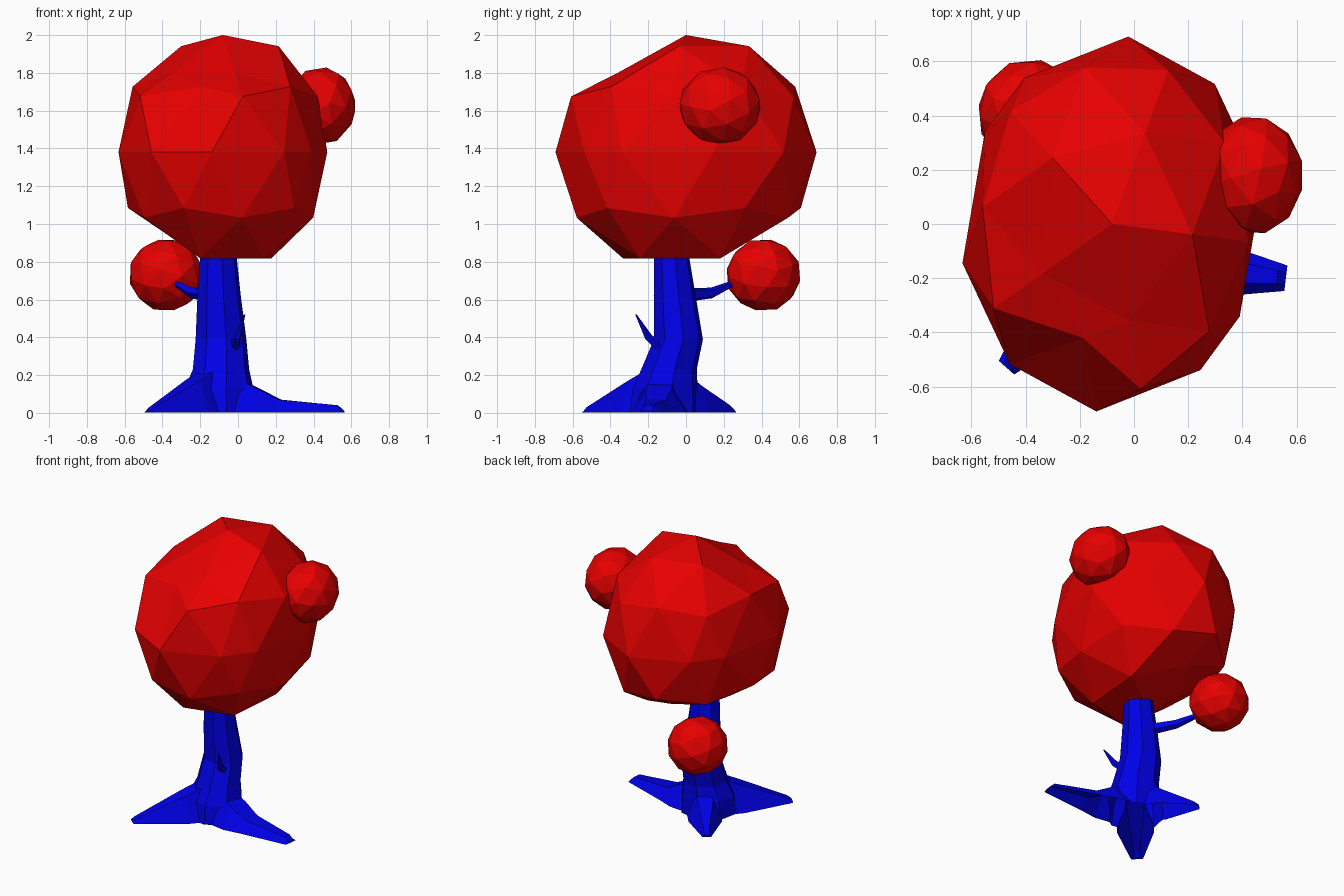
import bpy, bmesh, math
from mathutils import Vector, Matrix

cube = bpy.data.objects.get("Cube")
if cube:
    bpy.data.objects.remove(cube, do_unlink=True)


def make_material(name, colour):
    mat = bpy.data.materials.new(name)
    mat.use_nodes = True
    mat.diffuse_color = colour
    mat.node_tree.nodes["Principled BSDF"].inputs["Base Color"].default_value = colour
    return mat


red = make_material("leaf red", (0.8, 0, 0, 1))
blue = make_material("bark blue", (0, 0, 0.8, 1))


def add_object(name, bm, mat):
    bmesh.ops.recalc_face_normals(bm, faces=bm.faces)
    mesh = bpy.data.meshes.new(name)
    bm.to_mesh(mesh)
    bm.free()
    mesh.materials.append(mat)
    obj = bpy.data.objects.new(name, mesh)
    bpy.context.collection.objects.link(obj)
    return obj


def press_in(bm):
    """Dent the upper front and lower back, and trim two opposite sides."""
    for v in bm.verts:
        x, y, z = v.co
        if z > 0.95:
            v.co.z = 0.94
        elif z < -0.95:
            v.co.z = -0.85
        elif z > 0.8 and y < -0.1:
            v.co.z = 0.64
        elif z < -0.8 and x < -0.1 and y > -0.1:
            v.co.z = -0.66
        elif 0.5 < z < 0.6 and y < -0.7 and x < 0:
            v.co.xy = (-0.13, -0.62)
        elif abs(z) < 0.1 and x * y < -0.1:
            s = math.copysign(1, x)
            v.co = v.co.lerp(Vector((0.76 * s, -0.55 * s, 0)), 0.38)


def foliage(name, centre, size, tilt, spin, pressed=False):
    """Faceted ball of leaves."""
    bm = bmesh.new()
    bmesh.ops.create_icosphere(bm, subdivisions=2, radius=1)
    if pressed:
        press_in(bm)
    turn = Matrix.Rotation(math.radians(spin), 4, "Z") @ Matrix.Rotation(math.radians(tilt), 4, "X")
    bm.transform(Matrix.Translation(centre) @ Matrix.Diagonal((*size, 1)) @ turn)
    return add_object(name, bm, red)


def loft(name, rings):
    """Skin a list of equal-length point rings and cap both ends."""
    bm = bmesh.new()
    loops = [[bm.verts.new(p) for p in ring] for ring in rings]
    n = len(loops[0])
    for a, b in zip(loops, loops[1:]):
        for i in range(n):
            j = (i + 1) % n
            bm.faces.new((a[i], a[j], b[j], b[i]))
    bm.faces.new(loops[0])
    bm.faces.new(loops[-1])
    return add_object(name, bm, blue)


def root(name, start, end, depth, steps):
    """Tapered ridge on the ground; steps are (distance 0-1, half width, height)."""
    start, end = Vector(start), Vector(end)
    side = (end - start).cross(Vector((0, 0, 1))).normalized()
    down = Vector((0, 0, -depth))
    rings = []
    for t, w, h in steps:
        p = start.lerp(end, t)
        up = Vector((0, 0, h))
        rings.append([p - side * w + down, p - side * w, p - side * w * 0.45 + up,
                      p + side * w * 0.45 + up, p + side * w, p + side * w + down])
    return loft(name, rings)


def branch(name, path):
    """Tapered five-sided limb along a path of (point, radius)."""
    pts = [Vector(p) for p, r in path]
    axis = (pts[-1] - pts[0]).to_track_quat("Z", "Y")
    rings = []
    for p, (_, r) in zip(pts, path):
        rings.append([p + axis @ Vector((r * math.cos(a), r * math.sin(a), 0))
                      for a in (math.tau * i / 5 for i in range(5))])
    loft(name, rings)


# Foliage
foliage("crown", (-0.08, 0, 1.38), (0.565, 0.695, 0.66), 0, -6, pressed=True)
foliage("upper_leaf_ball", (0.44, 0.18, 1.625), (0.187, 0.22, 0.207), 35, 60)
foliage("lower_leaf_ball", (-0.38, 0.41, 0.73), (0.2, 0.2, 0.195), 50, -20)

# Trunk: rings of (height, centre x, centre y, radius x, radius y)
trunk_rings = []
for z, cx, cy, rx, ry in [(-0.05, -0.1, -0.12, 0.2, 0.19), (0.13, -0.1, -0.11, 0.185, 0.175),
                          (0.23, -0.09, -0.09, 0.152, 0.15), (0.39, -0.09, -0.04, 0.137, 0.132),
                          (0.62, -0.1, -0.06, 0.117, 0.113), (1.01, -0.107, -0.09, 0.082, 0.078)]:
    trunk_rings.append([(cx + rx * math.cos(a), cy + ry * math.sin(a), z)
                        for a in (math.tau * i / 8 + 0.2 for i in range(8))])
trunk = loft("trunk", trunk_rings)

# Roots
roots = [
    root("left_root", (-0.09, -0.12, 0), (0.56, -0.2, 0), 0.02,
         [(0, 0.14, 0.22), (0.3, 0.15, 0.13), (0.48, 0.12, 0.07), (0.95, 0.055, 0.04), (1, 0.05, 0.01)]),
    root("front_right_root", (-0.09, -0.1, 0), (-0.47, -0.53, 0), 0.03,
         [(0, 0.12, 0.27), (0.4, 0.12, 0.17), (0.96, 0.045, 0.03), (1, 0.04, 0.01)]),
    root("back_right_root", (-0.09, -0.08, 0), (-0.34, 0.25, 0), 0.04,
         [(0, 0.12, 0.25), (0.42, 0.11, 0.14), (0.92, 0.04, 0.04), (1, 0.03, 0.015)]),
]

# Merge the roots into the trunk and leave the underside open
for part in roots:
    mod = trunk.modifiers.new("join_root", "BOOLEAN")
    mod.operation = "UNION"
    mod.solver = "EXACT"
    mod.object = part
merged = trunk.evaluated_get(bpy.context.evaluated_depsgraph_get())
bm = bmesh.new()
bm.from_mesh(merged.to_mesh())
bmesh.ops.bisect_plane(bm, geom=bm.verts[:] + bm.edges[:] + bm.faces[:],
                       plane_co=(0, 0, 0.001), plane_no=(0, 0, 1), clear_inner=True)
trunk.modifiers.clear()
bm.to_mesh(trunk.data)
bm.free()
for part in roots:
    bpy.data.objects.remove(part, do_unlink=True)

# Branches
branch("back_branch", [((-0.12, -0.03, 0.62), 0.04), ((-0.24, 0.14, 0.635), 0.03),
                       ((-0.32, 0.24, 0.68), 0.018)])
branch("front_twig", [((-0.02, -0.13, 0.34), 0.028), ((-0.005, -0.2, 0.4), 0.022),
                      ((0.035, -0.265, 0.52), 0.004)])
